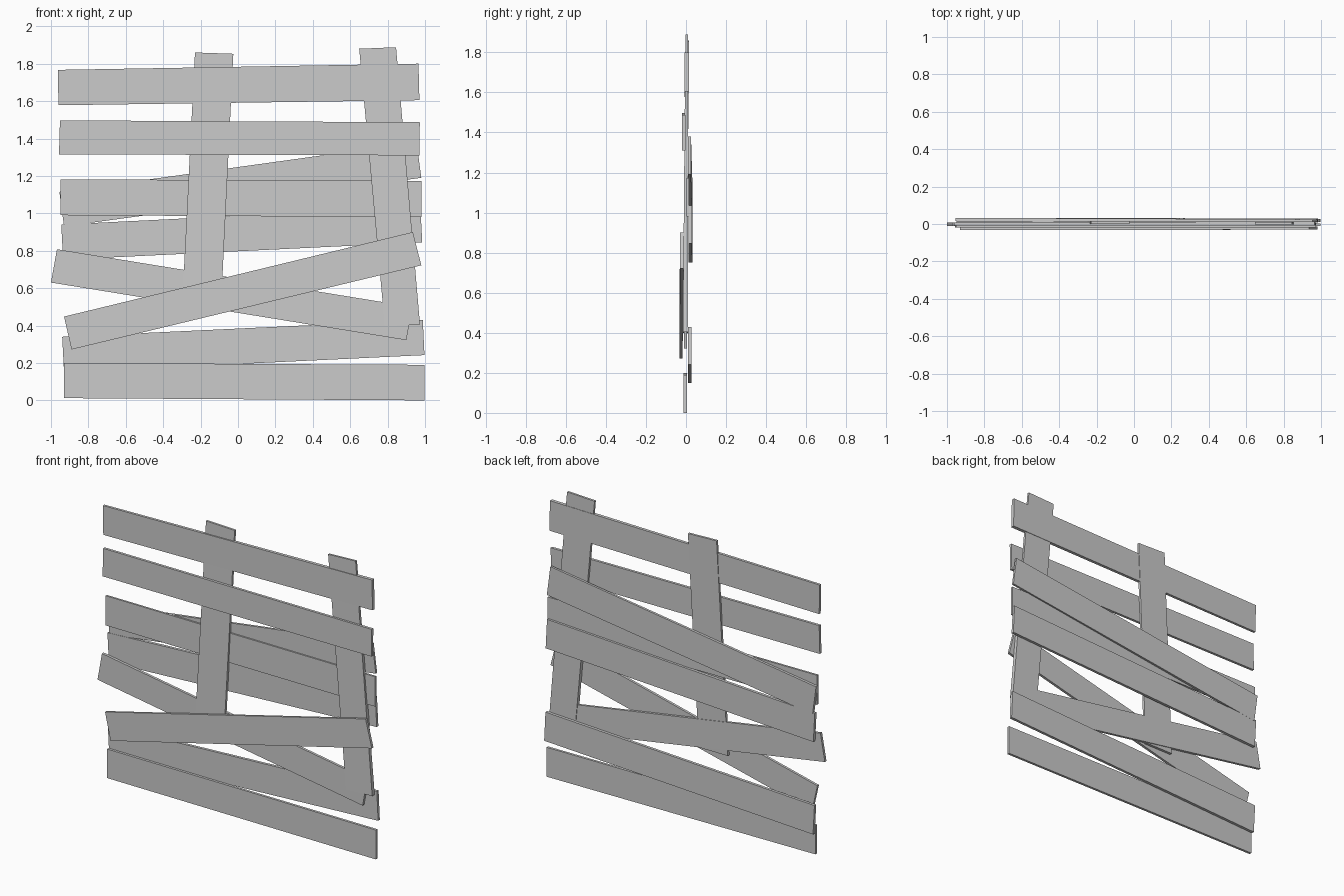
import bpy, bmesh


def plank(name, start, end, y_start, y_end):
    """Board between two end edges. Each edge is (x, z, x, z); each y pair is (front, back)."""
    bm = bmesh.new()
    rings = []
    for (xa, za, xb, zb), (front, back) in ((start, y_start), (end, y_end)):
        rings.append([bm.verts.new(p) for p in
                      ((xa, front, za), (xb, front, zb), (xb, back, zb), (xa, back, za))])
    a, b = rings
    bm.faces.new(a)
    bm.faces.new(b[::-1])
    for i in range(4):
        j = (i + 1) % 4
        bm.faces.new((a[j], a[i], b[i], b[j]))
    bmesh.ops.recalc_face_normals(bm, faces=bm.faces)
    mesh = bpy.data.meshes.new(name)
    bm.to_mesh(mesh)
    bm.free()
    obj = bpy.data.objects.new(name, mesh)
    bpy.context.collection.objects.link(obj)
    return obj


# Upright posts, top edge to bottom edge
plank("left_post", (-.23, 1.86, -.025, 1.853), (-.30, .48, -.092, .48), (.001, .016), (-.016, .001))
plank("right_post", (.648, 1.88, .845, 1.888), (.785, .40, .973, .405), (-.003, .011), (-.016, .010))

# Level boards, left end (bottom, top) to right end
plank("bottom_board", (-.93, .012, -.93, .20), (.997, 0, .997, .19), (-.012, .004), (-.012, .004))
plank("middle_board", (-.95, .99, -.95, 1.182), (.98, .98, .98, 1.173), (.003, .016), (.003, .016))
plank("upper_board", (-.957, 1.315, -.952, 1.497), (.97, 1.31, .972, 1.487), (-.02, -.003), (-.02, -.003))
plank("top_board", (-.96, 1.578, -.963, 1.767), (.97, 1.605, .965, 1.80), (-.008, .008), (-.008, .014))

# Slightly tilted boards nailed to the back
plank("low_back_board", (-.93, .15, -.94, .34), (.997, .242, .988, .43), (.010, .028), (.010, .028))
plank("mid_back_board", (-.935, .752, -.945, .94), (.985, .845, .975, 1.035), (.013, .032), (.013, .030))
plank("high_back_board", (-.93, .93, -.955, 1.115), (.98, 1.19, .955, 1.38), (.015, .033), (.011, .025))

# Diagonal braces
plank("falling_brace", (-1.0, .63, -.968, .808), (.90, .322, .932, .50), (-.010, .007), (-.010, .006))
plank("rising_brace", (-.89, .272, -.93, .448), (.98, .722, .935, .90), (-.033, -.017), (-.030, -.013))
